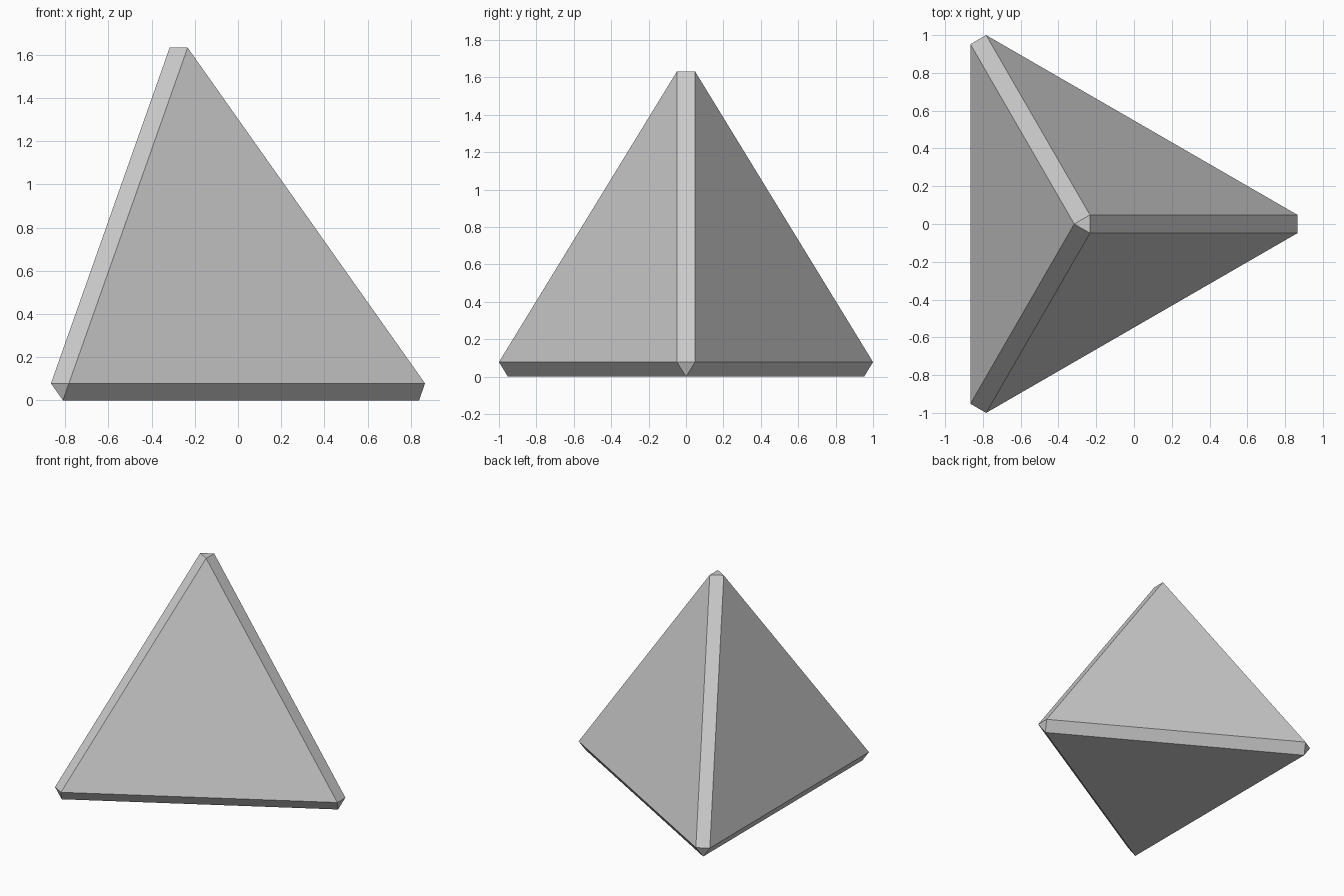
import bpy, bmesh
from math import sqrt, radians
from mathutils import Vector, Matrix

if "Cube" in bpy.data.objects:
    bpy.data.objects.remove(bpy.data.objects["Cube"])

FACE = 1.904          # side of each large triangle
CHAMFER = 0.096       # width of the chamfered edges
LAYER = (FACE + CHAMFER) * sqrt(2 / 3)
axis_x = (FACE + 2 * CHAMFER) / (2 * sqrt(3)) - (FACE + CHAMFER) * sqrt(3) / 4

# One third of the corners, measured from the vertical axis
reach = (FACE + CHAMFER) * sqrt(3) / 2 - (FACE + 2 * CHAMFER) / (2 * sqrt(3))
z_mid = CHAMFER * sqrt(2 / 3)
corners = [
    Vector((FACE / sqrt(3), 0, 0)),
    Vector((reach, CHAMFER / 2, z_mid)),
    Vector((reach, -CHAMFER / 2, z_mid)),
    Vector((-CHAMFER / sqrt(3), 0, LAYER)),
]

# Chamfered tetrahedron: repeat the corners three times and wrap a hull
bm = bmesh.new()
for i in range(3):
    turn = Matrix.Rotation(radians(120 * i), 3, 'Z')
    for c in corners:
        bm.verts.new(turn @ c + Vector((axis_x, 0, 0)))
bmesh.ops.convex_hull(bm, input=bm.verts[:])
bmesh.ops.dissolve_limit(bm, angle_limit=radians(2), verts=bm.verts[:], edges=bm.edges[:])
bmesh.ops.recalc_face_normals(bm, faces=bm.faces[:])

mesh = bpy.data.meshes.new("chamfered_tetrahedron")
bm.to_mesh(mesh)
bm.free()
bpy.context.collection.objects.link(bpy.data.objects.new("chamfered_tetrahedron", mesh))
